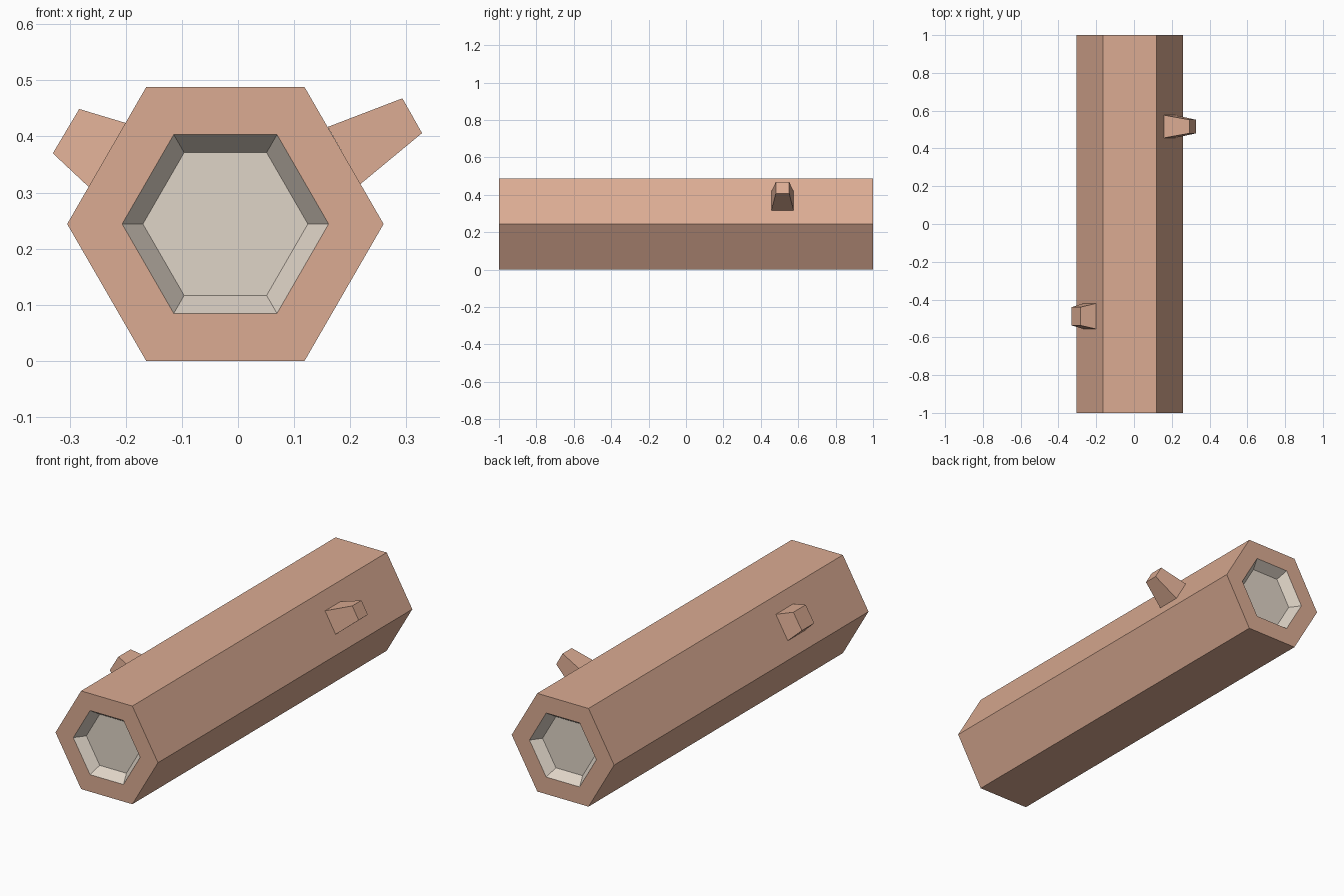
import bpy, bmesh
from math import cos, sin, pi

if "Cube" in bpy.data.objects:
    bpy.data.objects.remove(bpy.data.objects["Cube"])

CX, CZ = -0.0225, 0.244


def material(name, color):
    m = bpy.data.materials.new(name)
    m.diffuse_color = color
    m.use_nodes = True
    m.node_tree.nodes["Principled BSDF"].inputs["Base Color"].default_value = m.diffuse_color
    return m


bark = material("bark", (0.71, 0.41, 0.29, 1))
pale_wood = material("pale_wood", (0.74, 0.66, 0.57, 1))


def loft(name, rings, mats, caps=(True, True)):
    """Skin matching rings of points; mats gives the material index of each band."""
    bm = bmesh.new()
    loops = [[bm.verts.new(p) for p in ring] for ring in rings]
    n = len(loops[0])
    for a, b, mi in zip(loops, loops[1:], mats):
        for i in range(n):
            j = (i + 1) % n
            bm.faces.new((a[i], a[j], b[j], b[i])).material_index = mi
    for loop, wanted, mi in ((loops[0], caps[0], mats[0]), (loops[-1], caps[1], mats[-1])):
        if wanted:
            bm.faces.new(loop).material_index = mi
    bmesh.ops.recalc_face_normals(bm, faces=bm.faces)
    me = bpy.data.meshes.new(name)
    bm.to_mesh(me)
    bm.free()
    me.materials.append(bark)
    me.materials.append(pale_wood)
    ob = bpy.data.objects.new(name, me)
    bpy.context.collection.objects.link(ob)
    return ob


def hexagon(r, y):
    return [(CX + r * cos(i * pi / 3), y, CZ + r * sin(i * pi / 3)) for i in range(6)]


# Six-sided log with a shallow tapered recess in each end
half = [(0.147, 0.95), (0.184, 1.0), (0.282, 1.0)]
rings = [hexagon(r, -y) for r, y in half] + [hexagon(r, y) for r, y in reversed(half)]
loft("log", rings, (1, 0, 0, 0, 1))


# Tapered branch stubs: upper and lower (x, z) at base and tip, y range of each
def branch(name, base, base_y, tip, tip_y):
    rings = []
    for ((x0, z0), (x1, z1)), (ya, yb) in ((base, base_y), (tip, tip_y)):
        rings.append([(x0, ya, z0), (x0, yb, z0), (x1, yb, z1), (x1, ya, z1)])
    loft(name, rings, (0,), caps=(False, True))


branch("right_branch", ((0.16, 0.417), (0.218, 0.315)), (0.456, 0.576),
       ((0.293, 0.468), (0.328, 0.406)), (0.48, 0.552))
branch("left_branch", ((-0.20, 0.424), (-0.266, 0.31)), (-0.556, -0.42),
       ((-0.283, 0.449), (-0.33, 0.37)), (-0.537, -0.44))
